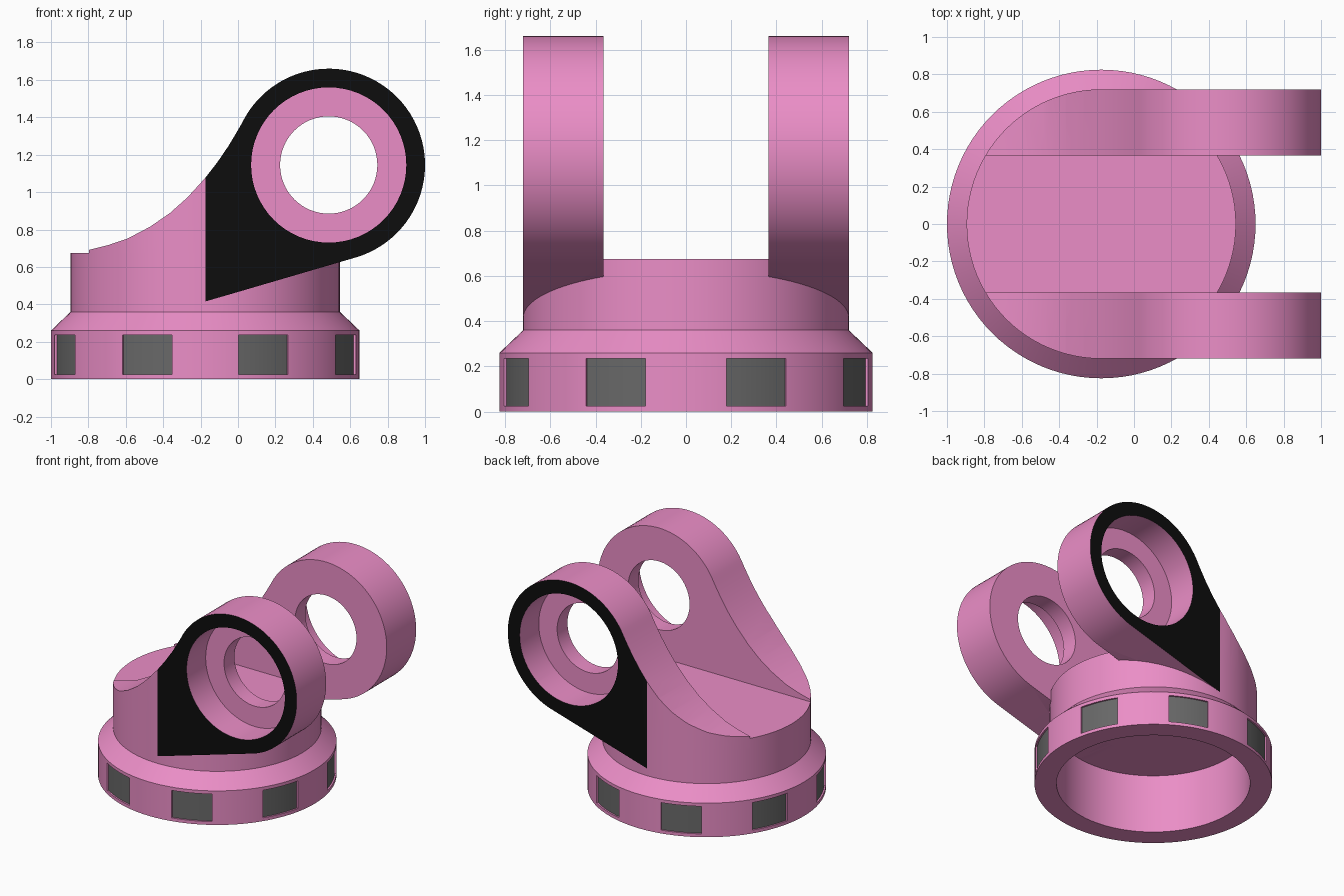
import bpy, bmesh
from math import pi, cos, sin, radians

if "Cube" in bpy.data.objects:
    bpy.data.objects.remove(bpy.data.objects["Cube"])

CX = -0.175                 # axis of the round base
RB, RN, RBORE = 0.825, 0.72, 0.672
HX, HZ, HR = 0.485, 1.145, 0.515   # eye of the arm
SEG = 96


def material(name, rgb):
    m = bpy.data.materials.new(name)
    m.diffuse_color = (*rgb, 1)
    m.use_nodes = True
    m.node_tree.nodes["Principled BSDF"].inputs["Base Color"].default_value = m.diffuse_color
    return m


pink = material("pink", (0.83, 0.27, 0.57))
black = material("black", (0.004, 0.004, 0.004))
grey = material("grey", (0.14, 0.14, 0.14))


def finish(name, bm, mat):
    bmesh.ops.remove_doubles(bm, verts=bm.verts, dist=1e-5)
    bmesh.ops.recalc_face_normals(bm, faces=bm.faces)
    me = bpy.data.meshes.new(name)
    bm.to_mesh(me)
    bm.free()
    me.materials.append(mat)
    ob = bpy.data.objects.new(name, me)
    bpy.context.collection.objects.link(ob)
    return ob


def prism(name, pts, axis, a, b, mat=pink):
    """Extrude a 2D outline along z (xy outline) or y (xz outline)."""
    bm = bmesh.new()
    put = (lambda p, t: (p[0], p[1], t)) if axis == 'z' else (lambda p, t: (p[0], t, p[1]))
    lo = [bm.verts.new(put(p, a)) for p in pts]
    hi = [bm.verts.new(put(p, b)) for p in pts]
    bm.faces.new(lo)
    bm.faces.new(hi[::-1])
    n = len(pts)
    for i in range(n):
        j = (i + 1) % n
        bm.faces.new((lo[i], lo[j], hi[j], hi[i]))
    return finish(name, bm, mat)


def arc(cx, cy, r, a0, a1, n):
    return [(cx + r * cos(radians(a0 + (a1 - a0) * i / n)),
             cy + r * sin(radians(a0 + (a1 - a0) * i / n))) for i in range(n + 1)]


def boolean(ob, cutter, op='DIFFERENCE'):
    """Apply a boolean and drop the cutter."""
    mod = ob.modifiers.new("cut", 'BOOLEAN')
    mod.object, mod.operation, mod.solver = cutter, op, 'EXACT'
    dg = bpy.context.evaluated_depsgraph_get()
    me = bpy.data.meshes.new_from_object(ob.evaluated_get(dg))
    ob.modifiers.clear()
    ob.data = me
    bpy.data.objects.remove(cutter)


def smooth(ob):
    bpy.ops.object.select_all(action='DESELECT')
    ob.select_set(True)
    bpy.context.view_layer.objects.active = ob
    bpy.ops.object.shade_smooth_by_angle(angle=radians(30))


# Round base: turned profile with chamfered skirt and hollow underside
bm = bmesh.new()
prof = [(0, .45), (RBORE, .45), (RBORE, 0), (RB, 0), (RB, .26), (RN, .36), (RN, .675), (0, .675)]
vs = [bm.verts.new((CX + r, 0, z)) for r, z in prof]
es = [bm.edges.new(p) for p in zip(vs, vs[1:])]
bmesh.ops.spin(bm, geom=vs + es, cent=(CX, 0, 0), axis=(0, 0, 1), angle=2 * pi, steps=SEG)
base = finish("round_base", bm, pink)


# Eight shallow windows round the skirt, each with a grey panel
def sector(name, mid, r0, r1, mat):
    pts = arc(CX, 0, r0, mid - 10, mid + 10, 6) + arc(CX, 0, r1, mid + 10, mid - 10, 6)
    return prism(name, pts, 'z', .025, .235, mat)


for k in range(8):
    mid = 22.5 + 45 * k
    boolean(base, sector("pocket", mid, .811, .9, pink))
    smooth(sector(f"window_panel_{k + 1}", mid, .79, .813, grey))
smooth(base)

# Arm: side profile with a concave back, a round eye and a sloping underside
back = [(-0.95, .665), (-0.8, .69), (-0.69, .718), (-0.59, .752), (-0.47, .815), (-0.364, .888),
        (-0.27, .972), (-0.176, 1.075), (-0.11, 1.16), (-0.05, 1.248), (-0.01, 1.315)]
outline = back + arc(HX, HZ, HR, 154, -74, 56) + [(CX, .415), (CX, .6), (-0.95, .6)]
arm = prism("eye_arms", outline, 'y', -0.9, -0.365)

# Trim the arm to the neck's round side behind the axis, flat in front
trim = arc(CX, 0, RN, 90, 270, SEG // 2) + [(1.3, -RN), (1.3, RN)]
boolean(arm, prism("trim", trim, 'z', -0.2, 2), 'INTERSECT')
boolean(arm, prism("bore", arc(CX, 0, RBORE, 0, 356.25, SEG - 1), 'z', -0.1, .45))

# Through hole and wide counterbore from the outside
boolean(arm, prism("hole", arc(HX, HZ, .26, 0, 354.375, 63), 'y', -1, -0.2))
boolean(arm, prism("counterbore", arc(HX, HZ, .415, 0, 354.375, 63), 'y', -1, -0.49))

# Black outer face, then mirror to the other side
arm.data.materials.clear()
arm.data.materials.append(pink)
arm.data.materials.append(black)
for f in arm.data.polygons:
    outer = f.normal.y < -0.99 and f.center.y < -0.715 and f.center.x > CX
    f.material_index = 1 if outer else 0
smooth(arm)
mir = arm.modifiers.new("mirror", 'MIRROR')
mir.use_axis = (False, True, False)
mir.use_mirror_merge = False
